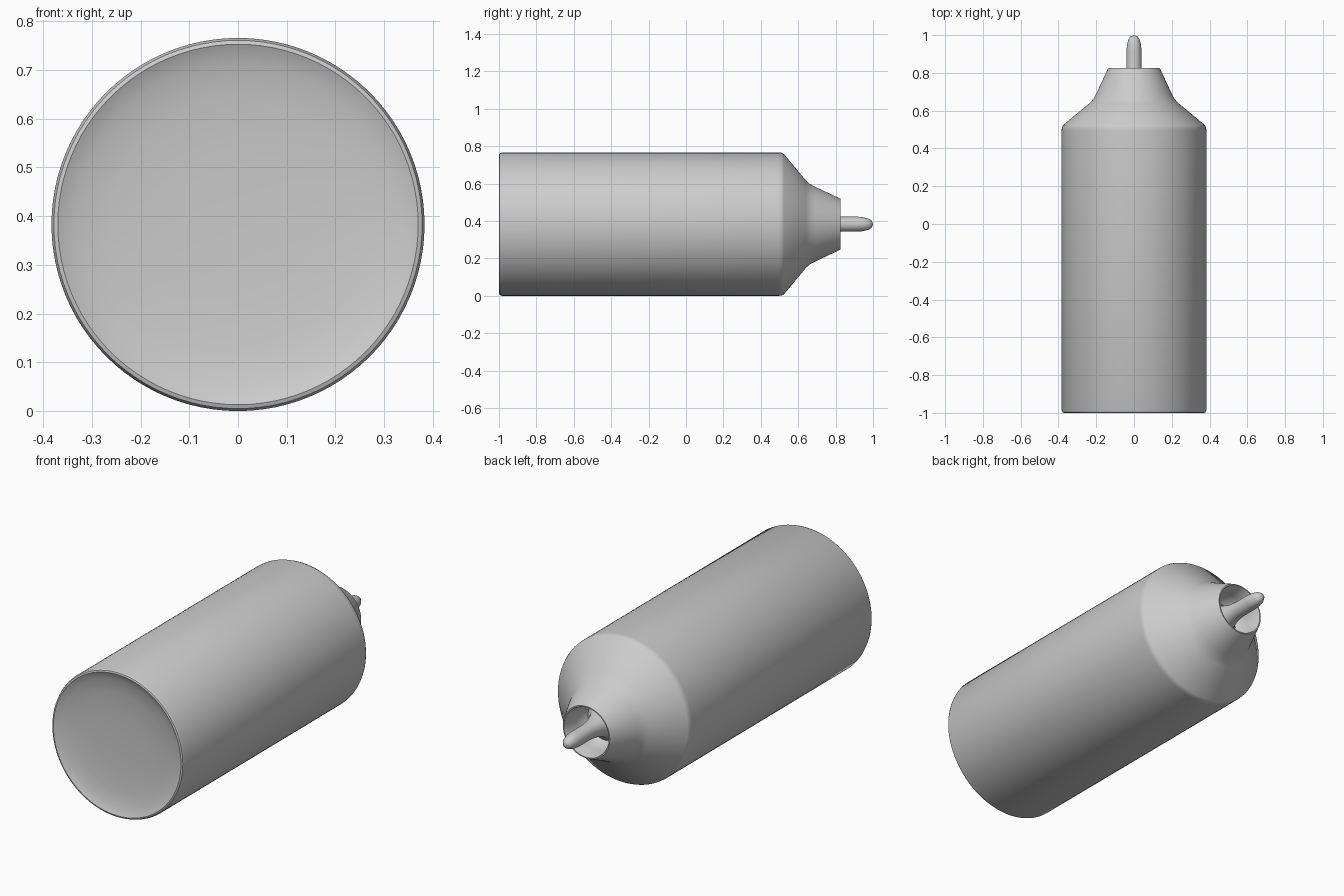
import bpy, bmesh, math
from mathutils import Matrix

if "Cube" in bpy.data.objects:
    bpy.data.objects.remove(bpy.data.objects["Cube"])

R = 0.383  # body radius, also the height of the bottle axis


def lathe(name, profile, steps=96):
    """Spin (radius, y) points around the lengthwise axis."""
    bm = bmesh.new()
    verts = [bm.verts.new((r, y, R)) for r, y in profile]
    edges = [bm.edges.new(p) for p in zip(verts, verts[1:])]
    bmesh.ops.spin(bm, geom=verts + edges, cent=(0, 0, R), axis=(0, 1, 0),
                   angle=math.tau, steps=steps, use_duplicate=False)
    bmesh.ops.remove_doubles(bm, verts=bm.verts, dist=1e-4)
    bmesh.ops.recalc_face_normals(bm, faces=bm.faces)
    mesh = bpy.data.meshes.new(name)
    bm.to_mesh(mesh)
    bm.free()
    obj = bpy.data.objects.new(name, mesh)
    bpy.context.collection.objects.link(obj)
    bpy.ops.object.select_all(action='DESELECT')
    obj.select_set(True)
    bpy.context.view_layer.objects.active = obj
    bpy.ops.object.shade_smooth_by_angle(angle=math.radians(40))
    return obj


# Bottle: dished base, straight wall, shoulder, neck, open rim, recess and nozzle
lathe("bottle", [
    # dished base with rounded edge
    (0, -0.965), (0.15, -0.967), (0.26, -0.973), (0.33, -0.984),
    (0.36, -0.995), (0.37, -1.0), (0.378, -0.997), (R, -0.985),
    # wall, softened shoulder edge and flared neck
    (R, 0.495), (0.382, 0.51), (0.376, 0.523),
    (0.235, 0.64), (0.215, 0.662), (0.20, 0.69), (0.139, 0.82),
    # rim and recess
    (0.136, 0.825), (0.130, 0.825), (0.127, 0.82), (0.123, 0.74),
    (0.115, 0.69), (0.10, 0.67), (0.083, 0.68),
    # nozzle with flared root and rounded tip
    (0.063, 0.715), (0.047, 0.765), (0.040, 0.82), (0.040, 0.92),
    (0.037, 0.948), (0.030, 0.975), (0.019, 0.993), (0, 1.0),
])
